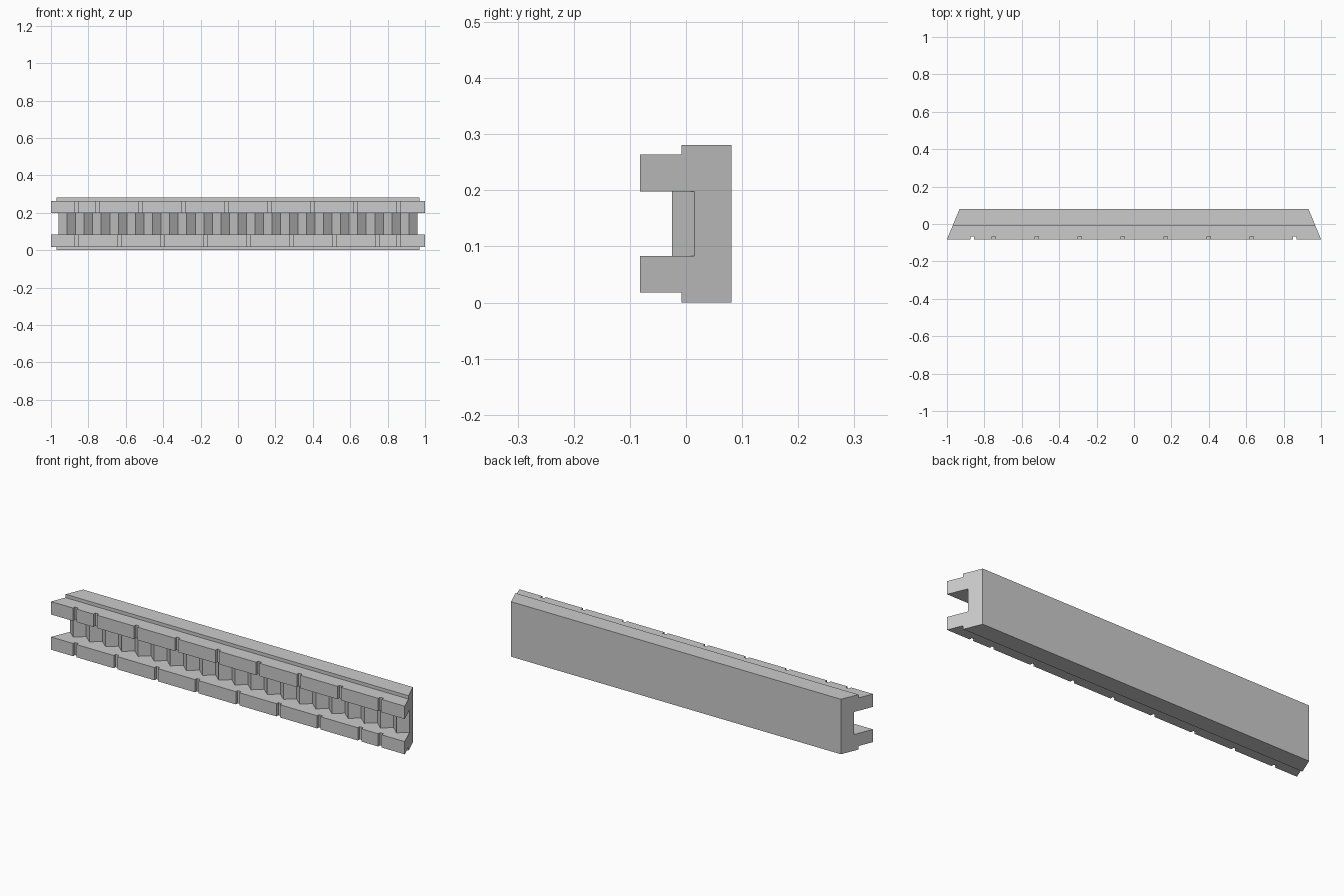
import bpy
import bmesh

if "Cube" in bpy.data.objects:
    bpy.data.objects.remove(bpy.data.objects["Cube"], do_unlink=True)

grey = bpy.data.materials.new("plain grey")
grey.use_nodes = True
colour = (0.6, 0.6, 0.6, 1)
grey.diffuse_color = colour
grey.node_tree.nodes["Principled BSDF"].inputs["Base Color"].default_value = colour

FRONT, STEP, FLOOR, BACK = -0.082, -0.008, 0.015, 0.081
HEIGHT = 0.281
LOW, HIGH = (0.018, 0.083), (0.198, 0.264)   # z span of the two rails
MITRE = 0.414                                # slope of the end cuts


def half_length(y):
    return 1 - MITRE * (y - FRONT)


def finish(name, bm):
    bmesh.ops.recalc_face_normals(bm, faces=bm.faces)
    mesh = bpy.data.meshes.new(name)
    bm.to_mesh(mesh)
    bm.free()
    mesh.materials.append(grey)
    obj = bpy.data.objects.new(name, mesh)
    bpy.context.collection.objects.link(obj)
    return obj


def add_prism(bm, start, end):
    """Close a solid between two matching outlines."""
    a = [bm.verts.new(p) for p in start]
    b = [bm.verts.new(p) for p in end]
    bm.faces.new(a)
    bm.faces.new(b[::-1])
    for i in range(len(a)):
        j = (i + 1) % len(a)
        bm.faces.new((a[i], b[i], b[j], a[j]))


# Channel beam: C-shaped section with mitred ends
section = [(BACK, 0), (STEP, 0), (STEP, LOW[0]), (FRONT, LOW[0]),
           (FRONT, LOW[1]), (FLOOR, LOW[1]), (FLOOR, HIGH[0]),
           (FRONT, HIGH[0]), (FRONT, HIGH[1]), (STEP, HIGH[1]),
           (STEP, HEIGHT), (BACK, HEIGHT)]
bm = bmesh.new()
add_prism(bm, *[[(s * half_length(y), y, z) for y, z in section] for s in (-1, 1)])
beam = finish("channel_beam", bm)

# Narrow grooves across the front of both rails
pitch = 0.23
bm = bmesh.new()
top_grooves = [-0.865] + [-0.75 + pitch * i for i in range(8)]
low_grooves = [-0.865 + pitch * i for i in range(8)] + [0.86]
for grooves, (z0, z1) in ((top_grooves, HIGH), (low_grooves, LOW)):
    for x in grooves:
        outline = [(x - 0.01, FRONT - 0.02), (x + 0.01, FRONT - 0.02),
                   (x + 0.01, FRONT + 0.015), (x - 0.01, FRONT + 0.015)]
        add_prism(bm, *[[(px, py, z) for px, py in outline]
                        for z in (z0 - 0.01, z1 + 0.01)])
cutter = finish("groove_cutter", bm)
cutter.hide_render = True
cutter.hide_set(True)
cutter.display_type = 'WIRE'
cut = beam.modifiers.new("grooves", 'BOOLEAN')
cut.operation = 'DIFFERENCE'
cut.solver = 'EXACT'
cut.object = cutter

# Zigzag rack of teeth standing on the channel floor
teeth = 21
end = half_length(FLOOR)
points = [(-end + end * i / teeth, FLOOR if i % 2 == 0 else -0.025)
          for i in range(2 * teeth + 1)]
points += [(0.94, FLOOR + 0.015), (-0.94, FLOOR + 0.015)]
bm = bmesh.new()
add_prism(bm, *[[(x, y, z) for x, y in points]
                for z in (LOW[1] - 0.002, HIGH[0] + 0.002)])
finish("tooth_rack", bm)
